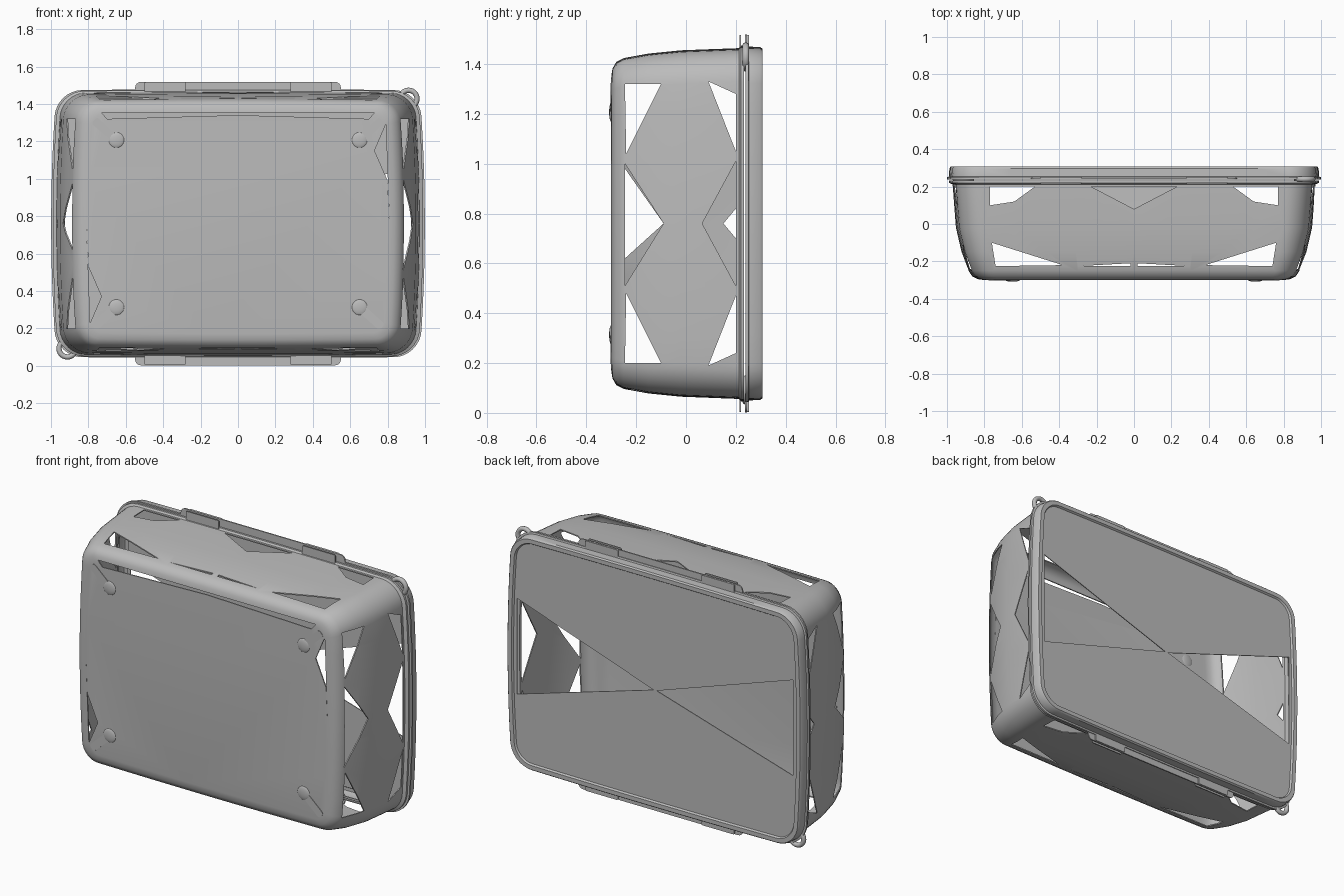
import bpy
import bmesh
import math
from mathutils import Vector

if "Cube" in bpy.data.objects:
    bpy.data.objects.remove(bpy.data.objects["Cube"])

MID = 0.76  # height of the container's axis

grey = bpy.data.materials.new("plain grey plastic")
grey.use_nodes = True
grey.diffuse_color = (0.5, 0.5, 0.5, 1)
grey.node_tree.nodes["Principled BSDF"].inputs["Base Color"].default_value = (0.5, 0.5, 0.5, 1)


def make_object(name, bm):
    bmesh.ops.recalc_face_normals(bm, faces=bm.faces)
    mesh = bpy.data.meshes.new(name)
    bm.to_mesh(mesh)
    bm.free()
    mesh.materials.append(grey)
    obj = bpy.data.objects.new(name, mesh)
    bpy.context.collection.objects.link(obj)
    return obj


def activate(obj):
    bpy.ops.object.select_all(action="DESELECT")
    obj.select_set(True)
    bpy.context.view_layer.objects.active = obj


def smooth(obj, angle=35):
    activate(obj)
    bpy.ops.object.shade_smooth_by_angle(angle=math.radians(angle))


def outline(y, hw, hh, r, bow=0.028):
    """Rounded rectangle whose long edges bow gently outward."""
    pts = []
    corners = [(1, 1), (-1, 1), (-1, -1), (1, -1)]
    for i, (sx, sz) in enumerate(corners):
        arc = []
        for k in range(9):
            a = math.radians(90 * i + 90 * k / 8)
            arc.append((sx * (hw - r) + r * math.cos(a), sz * (hh - r) + r * math.sin(a)))
        pts += arc
        nx, nz = corners[(i + 1) % 4]
        a = math.radians(90 * (i + 1))
        end = (nx * (hw - r) + r * math.cos(a), nz * (hh - r) + r * math.sin(a))
        for k in range(1, 10):
            t = k / 10
            pts.append((arc[-1][0] * (1 - t) + end[0] * t, arc[-1][1] * (1 - t) + end[1] * t))
    return [Vector((x * (1 - bow * (z / hh) ** 2), y, MID + z * (1 - bow / 3 * (x / hw) ** 2)))
            for x, z in pts]


def shell(name, profile, cap, thickness):
    """Loft outlines along y, cap one end and thicken inward."""
    bm = bmesh.new()
    rings = [[bm.verts.new(p) for p in outline(*row)] for row in profile]
    for a, b in zip(rings, rings[1:]):
        for i in range(len(a)):
            j = (i + 1) % len(a)
            bm.faces.new((a[i], a[j], b[j], b[i]))
    bm.faces.new(rings[cap])
    obj = make_object(name, bm)
    mod = obj.modifiers.new("thickness", "SOLIDIFY")
    mod.thickness = thickness
    mod.offset = -1
    activate(obj)
    bpy.ops.object.modifier_apply(modifier="thickness")
    return obj


def cut(obj, polygons, place):
    """Cut prisms through a shell; place maps (u, v, depth) to a point."""
    bm = bmesh.new()
    for poly in polygons:
        low = [bm.verts.new(place(u, v, 0)) for u, v in poly]
        high = [bm.verts.new(place(u, v, 1)) for u, v in poly]
        bm.faces.new(low)
        bm.faces.new(high[::-1])
        for i in range(len(poly)):
            j = (i + 1) % len(poly)
            bm.faces.new((low[i], low[j], high[j], high[i]))
    cutter = make_object("gap_cutter", bm)
    cutter.hide_render = True
    mod = obj.modifiers.new("gaps", "BOOLEAN")
    mod.operation = "DIFFERENCE"
    mod.solver = "EXACT"
    mod.object = cutter
    activate(obj)
    bpy.ops.object.modifier_apply(modifier="gaps")
    bpy.data.objects.remove(cutter)


def block(name, x, z, y, size, bevel):
    """Plate with its four outline corners rounded in the x-z plane."""
    bm = bmesh.new()
    bmesh.ops.create_cube(bm, size=1)
    bmesh.ops.scale(bm, vec=size, verts=bm.verts)
    bmesh.ops.translate(bm, vec=(x, y, z), verts=bm.verts)
    edges = [e for e in bm.edges if abs(e.verts[0].co.y - e.verts[1].co.y) > 0.001]
    bmesh.ops.bevel(bm, geom=edges, offset=bevel, segments=4, profile=0.5, affect="EDGES")
    obj = make_object(name, bm)
    smooth(obj)
    return obj


# Tub: rounded base, slightly flared walls and a thin lip
tub = shell("tub", [
    (-0.300, 0.80, 0.59, 0.06),
    (-0.295, 0.835, 0.622, 0.08),
    (-0.280, 0.865, 0.648, 0.10),
    (-0.250, 0.885, 0.664, 0.11),
    (-0.150, 0.922, 0.682, 0.12),
    (-0.020, 0.952, 0.695, 0.13),
    (0.212, 0.970, 0.704, 0.13),
    (0.220, 0.990, 0.714, 0.14),
    (0.232, 0.990, 0.714, 0.14)], 0, 0.007)

# Gaps in each end wall (given as y, height from the axis), mirrored in height
half = [[(-0.245, 0.56), (-0.10, 0.56), (-0.24, 0.28)],
        [(0.2, 0.29), (0.2, 0.52), (0.09, 0.57)]]
gaps = half + [[(u, -v) for u, v in p] for p in half]
waists = {-1: [[(-0.245, 0.22), (-0.09, 0.0), (-0.245, -0.14)],
               [(0.2, 0.06), (0.15, 0.0), (0.2, -0.06)]],
          1: [[(-0.245, 0.24), (-0.09, 0.0), (-0.245, -0.25)],
              [(0.2, 0.25), (0.065, 0.0), (0.2, -0.25)]]}
for side, waist in waists.items():
    cut(tub, gaps + waist, lambda u, v, d: (side * (0.5 + d), u, MID + v))

# Gaps in the long walls (given as x, y), mirrored in x, then one in the top wall
half = [[(-0.76, -0.10), (-0.38, -0.22), (-0.74, -0.225)],
        [(-0.77, 0.2), (-0.77, 0.10), (-0.64, 0.12), (-0.53, 0.2)],
        [(-0.30, -0.225), (-0.02, -0.21), (-0.02, -0.225)]]
gaps = half + [[(-u, v) for u, v in p] for p in half]
cut(tub, gaps, lambda u, v, d: (u, v, 2 * d - 0.2))
cut(tub, [[(-0.23, 0.2), (0, 0.08), (0.23, 0.2)]], lambda u, v, d: (u, v, 1 + d))

# Slits around the base panel (given as x, height from the axis)
slit = [(0.81, 0.0), (0.80, 0.23), (0.73, 0.39), (0.79, 0.53)]
cut(tub, [slit, [(-u, -v) for u, v in slit],
          [(-0.70, 0.56), (0, 0.58), (0.70, 0.56), (0.73, 0.595), (-0.73, 0.595)]],
    lambda u, v, d: (u, 0.08 * d - 0.35, MID + v))
smooth(tub)

# Lid: flange, skirt, raised border and recessed panel with a bow-tie gap
lid = shell("lid", [
    (0.238, 0.975, 0.700, 0.13),
    (0.238, 0.999, 0.719, 0.14),
    (0.250, 0.999, 0.719, 0.14),
    (0.253, 0.990, 0.710, 0.14),
    (0.298, 0.987, 0.708, 0.14),
    (0.307, 0.980, 0.701, 0.13),
    (0.307, 0.955, 0.676, 0.11),
    (0.296, 0.948, 0.669, 0.10)], -1, 0.006)
wedge = [(0.01, 0.0), (0.925, 0.31), (0.925, -0.27)]
cut(lid, [wedge, [(-u, v) for u, v in wedge]],
    lambda u, v, d: (u, 0.27 + 0.1 * d, MID + v))
smooth(lid)

# Thin grip tabs on the long edges, each with two open latches
for side, word in ((1, "top"), (-1, "bottom")):
    block(f"{word}_grip_tab", 0, MID + side * 0.72, 0.241, (1.10, 0.008, 0.075), 0.03)
    for sx, hand in ((1, "left"), (-1, "right")):
        for y, part in ((0.218, "front"), (0.249, "back")):
            block(f"{word}_{hand}_latch_{part}", sx * 0.39, MID + side * 0.728, y,
                  (0.22, 0.007, 0.058), 0.008)

# Round lifting loops on two opposite corners
for s, word in ((1, "upper_left"), (-1, "lower_right")):
    bpy.ops.mesh.primitive_torus_add(
        major_radius=0.045, minor_radius=0.014, major_segments=28, minor_segments=10,
        location=(s * 0.912, 0.24, MID + s * 0.668), rotation=(math.pi / 2, 0, 0))
    loop = bpy.context.object
    loop.name = f"{word}_corner_loop"
    loop.data.materials.append(grey)
    smooth(loop, 60)

# Feet on the base, each with a low rib running to the corner
for sx, hand in ((1, "left"), (-1, "right")):
    for sz, word in ((1, "upper"), (-1, "lower")):
        bpy.ops.mesh.primitive_uv_sphere_add(
            segments=20, ring_count=10, radius=0.042, location=(sx * 0.65, -0.298, MID + sz * 0.447))
        foot = bpy.context.object
        foot.name = f"{word}_{hand}_foot"
        foot.scale.y = 0.25
        foot.data.materials.append(grey)
        smooth(foot, 60)
        rib = block(f"{word}_{hand}_rib", 0, 0, 0, (0.16, 0.008, 0.045), 0.015)
        rib.location = (sx * 0.71, -0.299, MID + sz * 0.50)
        rib.rotation_euler.y = -sx * sz * math.radians(42)
